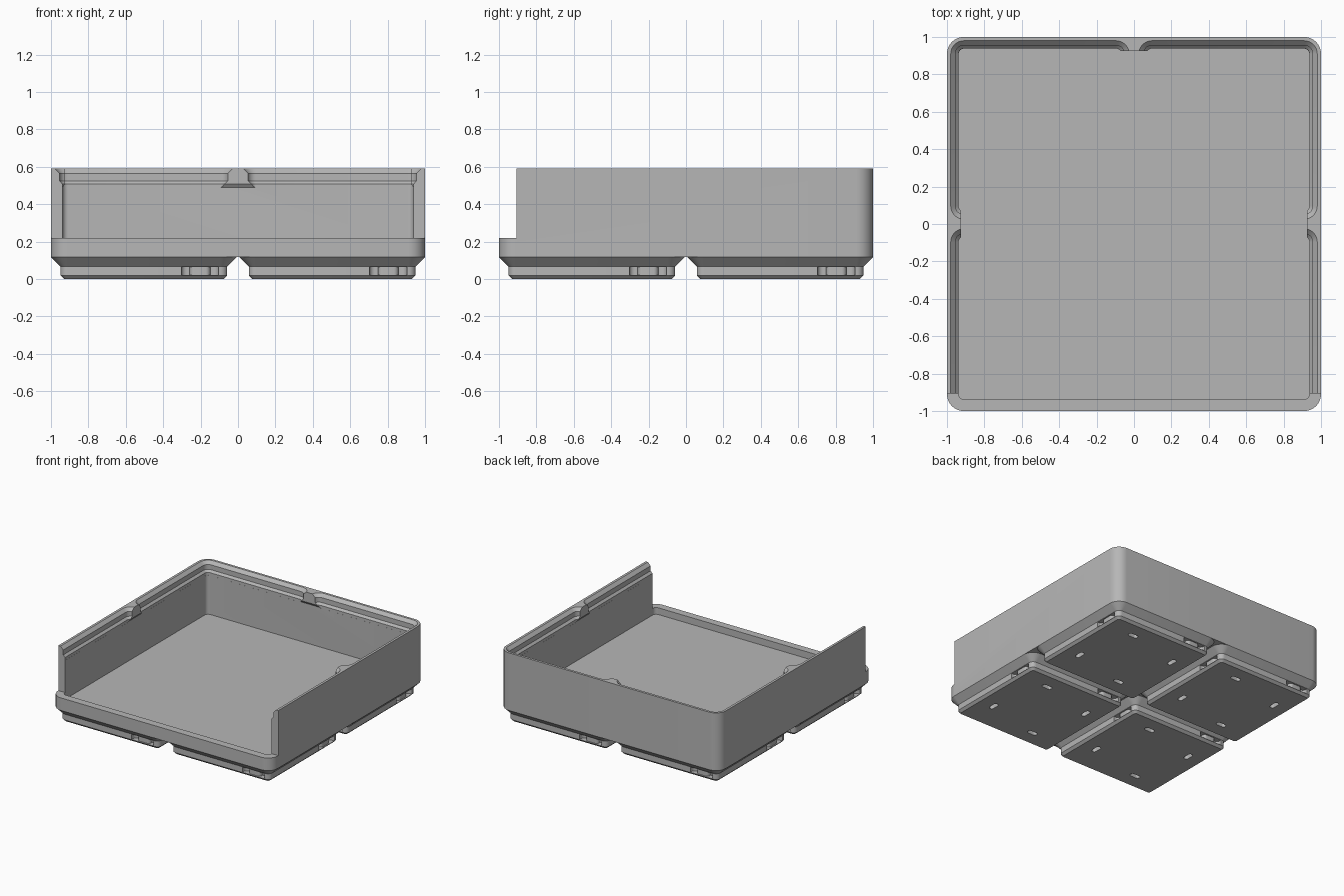
import bpy, bmesh, math
from mathutils import Matrix

cube = bpy.data.objects.get("Cube")
if cube:
    bpy.data.objects.remove(cube)

PITCH = 0.503      # distance from the centre to each cell centre
RIM = 0.59         # top of the walls

grey = bpy.data.materials.new("plain grey")
grey.use_nodes = True
grey.diffuse_color = (0.47, 0.47, 0.47, 1)
grey.node_tree.nodes["Principled BSDF"].inputs["Base Color"].default_value = grey.diffuse_color


def loft(bm, sections, x=0, y=0, turn=0, steps=8):
    """Stack rounded rectangles (z, half_x, half_y, radius) into a solid,
    moved to x, y and then turned about the z axis."""
    matrix = Matrix.Rotation(turn, 4, "Z") @ Matrix.Translation((x, y, 0))
    rings = []
    for z, hx, hy, r in sections:
        ring = []
        for corner, (sx, sy) in enumerate(((1, 1), (-1, 1), (-1, -1), (1, -1))):
            for i in range(steps + 1):
                a = math.pi / 2 * (corner + i / steps)
                p = (sx * (hx - r) + r * math.cos(a), sy * (hy - r) + r * math.sin(a), z)
                ring.append(bm.verts.new(p))
        rings.append(ring)
        bmesh.ops.transform(bm, matrix=matrix, verts=ring)
    n = len(rings[0])
    for low, high in zip(rings, rings[1:]):
        for i in range(n):
            j = (i + 1) % n
            bm.faces.new((low[i], low[j], high[j], high[i]))
    bm.faces.new(rings[0][::-1])
    bm.faces.new(rings[-1])


def square(*rows):
    return [(z, h, h, r) for z, h, r in rows]


def make(name, bm):
    mesh = bpy.data.meshes.new(name)
    bm.to_mesh(mesh)
    bm.free()
    mesh.materials.append(grey)
    obj = bpy.data.objects.new(name, mesh)
    bpy.context.collection.objects.link(obj)
    return obj


def cut(obj, cutter_bm):
    """Subtract a solid and keep the plain mesh that results."""
    cutter = make("cutter", cutter_bm)
    cutter.hide_render = True
    mod = obj.modifiers.new("cut", "BOOLEAN")
    mod.operation = "DIFFERENCE"
    mod.solver = "EXACT"
    mod.object = cutter
    graph = bpy.context.evaluated_depsgraph_get()
    mesh = bpy.data.meshes.new_from_object(obj.evaluated_get(graph))
    obj.modifiers.clear()
    obj.data = mesh
    bpy.data.objects.remove(cutter)


def smooth(obj):
    bpy.ops.object.select_all(action="DESELECT")
    obj.select_set(True)
    bpy.context.view_layer.objects.active = obj
    bpy.ops.object.shade_smooth_by_angle(angle=math.radians(30))


cells = [(x, y) for x in (-PITCH, PITCH) for y in (-PITCH, PITCH)]
quarters = [i * math.pi / 2 for i in range(4)]

# Tray: rounded block
bm = bmesh.new()
loft(bm, square((0.117, 1, 0.09), (RIM, 1, 0.09)))
tray = make("tray", bm)

# Hollow inside, narrowing under the lip tabs
bm = bmesh.new()
loft(bm, square((0.165, 0.938, 0.03), (0.49, 0.938, 0.03),
                (0.508, 0.925, 0.03), (0.7, 0.925, 0.03)))
cut(tray, bm)

# Stepped stacking lip, one recess per cell, leaving tabs between cells
bm = bmesh.new()
for x, y in cells:
    loft(bm, square((0.485, 0.4355, 0.03), (0.508, 0.4355, 0.03), (0.525, 0.452, 0.045),
                    (0.565, 0.452, 0.045), (0.6, 0.487, 0.08)), x, y)
cut(tray, bm)

# Open front above the low sill
bm = bmesh.new()
loft(bm, [(0.22, 1.2, 0.2, 0.01), (0.8, 1.2, 0.2, 0.01)], 0, -1.105)
cut(tray, bm)
smooth(tray)

# Foot: chamfered block
bm = bmesh.new()
loft(bm, square((0, 0.426, 0.019), (0.019, 0.4455, 0.038),
                (0.066, 0.4455, 0.038), (0.117, 0.497, 0.09)))
foot = make("foot", bm)

# Side recesses and slots underneath, repeated around the foot
bm = bmesh.new()
for turn in quarters:
    loft(bm, [(0.021, 0.1, 0.05, 0.03), (0.064, 0.1, 0.05, 0.03)], 0.3, -0.45, turn)
    loft(bm, [(-0.05, 0.042, 0.019, 0.018), (0.055, 0.042, 0.019, 0.018)], -0.18, -0.3, turn)
cut(foot, bm)

# Rounded clip bump inside each side recess
bm = bmesh.new()
bm.from_mesh(foot.data)
for turn in quarters:
    loft(bm, [(0.015, 0.055, 0.03, 0.025), (0.07, 0.055, 0.03, 0.025)], 0.3, -0.405, turn)
bm.to_mesh(foot.data)
bm.free()
smooth(foot)

# One foot under every cell
for i, (x, y) in enumerate(cells):
    part = foot if i == 0 else foot.copy()
    if i:
        part.name = "foot_%d" % (i + 1)
        bpy.context.collection.objects.link(part)
    part.location = (x, y, 0)
